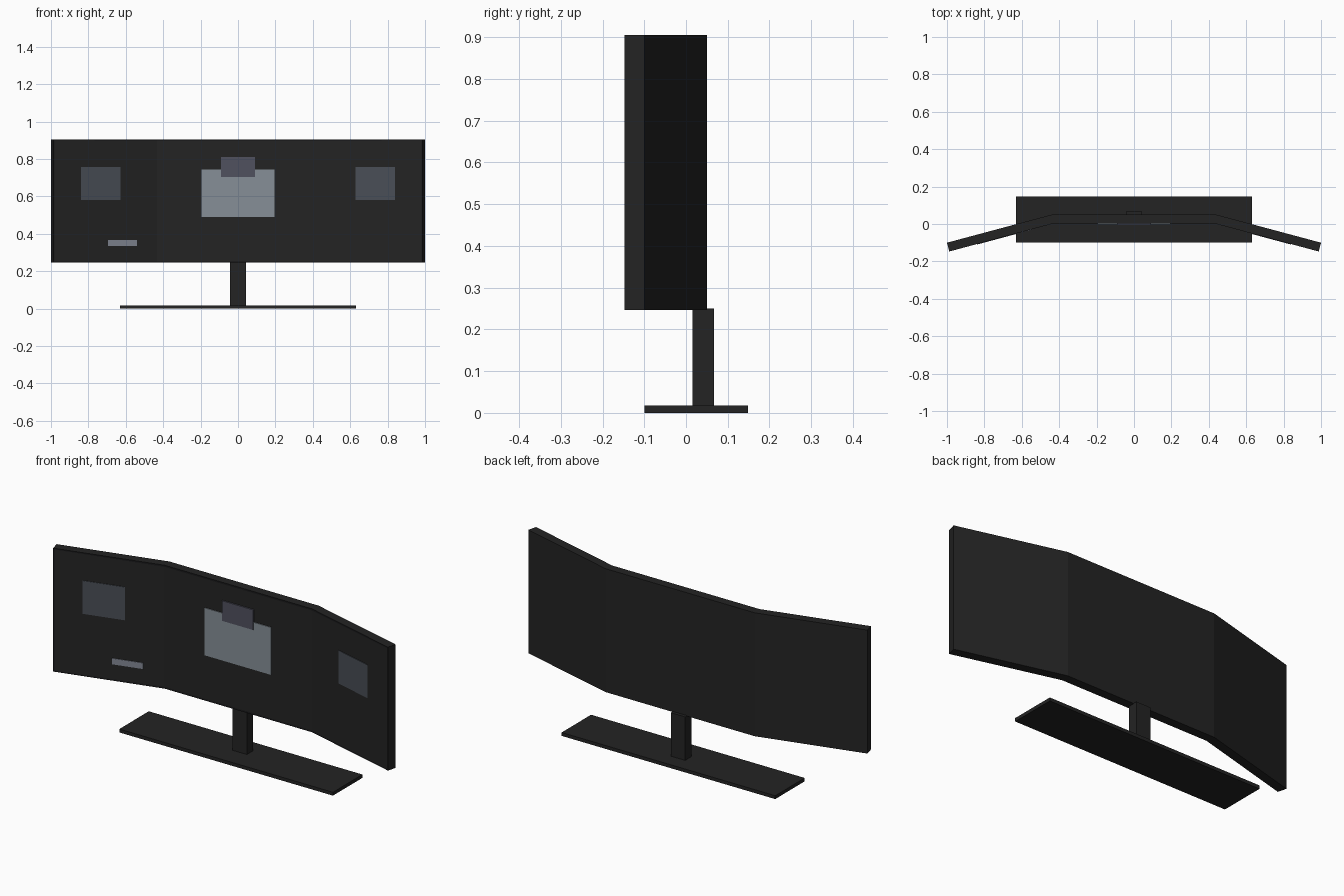
import bpy, bmesh, math
from mathutils import Matrix, Vector

if "Cube" in bpy.data.objects:
    bpy.data.objects.remove(bpy.data.objects["Cube"])


def mat(name, r, g, b):
    m = bpy.data.materials.new(name)
    m.diffuse_color = (r, g, b, 1)
    m.use_nodes = True
    m.node_tree.nodes["Principled BSDF"].inputs["Base Color"].default_value = m.diffuse_color
    return m


casing = mat("black casing", 0.017, 0.017, 0.017)
bezel = mat("dark bezel", 0.010, 0.010, 0.011)
pale = mat("pale blue grey", 0.24, 0.275, 0.31)
violet = mat("violet grey", 0.080, 0.082, 0.114)
slate = mat("slate grey", 0.066, 0.076, 0.092)
silver = mat("silver grey", 0.22, 0.24, 0.29)


def finish(name, bm, *mats):
    bmesh.ops.recalc_face_normals(bm, faces=bm.faces)
    me = bpy.data.meshes.new(name)
    bm.to_mesh(me)
    bm.free()
    for m in mats:
        me.materials.append(m)
    ob = bpy.data.objects.new(name, me)
    bpy.context.collection.objects.link(ob)
    return ob


def box(name, lo, hi, m, turn=None):
    lo, hi = Vector(lo), Vector(hi)
    bm = bmesh.new()
    bmesh.ops.create_cube(bm, size=1)
    bm.transform(Matrix.Translation((lo + hi) / 2) @ Matrix.Diagonal((*(hi - lo), 1)))
    if turn:
        bm.transform(turn)
    return finish(name, bm, m)


# Three-panel screen housing: plan profile extruded upwards
Z0, Z1 = 0.247, 0.905
A = math.radians(15)
half_front = [(0.434, 0.002), (0.9875, -0.147)]
half_back = [(1.0, -0.1), (0.44, 0.05)]
plan = half_front + half_back
plan += [(-x, y) for x, y in reversed(plan)]
bm = bmesh.new()
lower = [bm.verts.new((x, y, Z0)) for x, y in plan]
upper = [bm.verts.new((x, y, Z1)) for x, y in plan]
# caps are split into panels
for ring in (lower, upper):
    r = ring
    bm.faces.new((r[0], r[1], r[2], r[3]))
    bm.faces.new((r[4], r[5], r[6], r[7]))
    bm.faces.new((r[0], r[3], r[4], r[7]))
n = len(plan)
for i in range(n):
    j = (i + 1) % n
    bm.faces.new((lower[i], lower[j], upper[j], upper[i]))
bmesh.ops.recalc_face_normals(bm, faces=bm.faces)
# display area inset into the front faces, leaving a thin bezel
front = [f for f in bm.faces if f.normal.y < -0.9]
rim = bmesh.ops.inset_region(bm, faces=front, thickness=0.009, depth=0.0)
for f in rim["faces"]:
    f.material_index = 1
finish("screen", bm, casing, bezel)

# Stand
box("stand_post", (-0.042, 0.015, 0.018), (0.042, 0.067, 0.25), casing)
box("stand_base", (-0.63, -0.1, 0), (0.63, 0.148, 0.018), casing)

# Windows shown on the middle panel
box("main_window", (-0.195, -0.002, 0.49), (0.195, 0.004, 0.743), pale)
box("upper_window", (-0.092, -0.005, 0.703), (0.092, 0.002, 0.81), violet)


# Windows shown on the angled side panels
def side_plate(name, side, x0, x1, z0, z1, m):
    hx, hy = half_front[0]
    u = [(x - hx) / math.cos(A) for x in (x0, x1)]
    xs = sorted(side * v for v in u)
    turn = Matrix.Translation((side * hx, hy, 0)) @ Matrix.Rotation(-side * A, 4, 'Z')
    box(name, (xs[0], -0.003, z0), (xs[1], 0.002, z1), m, turn)


for side, label in ((-1, "left"), (1, "right")):
    side_plate(label + "_window", side, 0.63, 0.84, 0.58, 0.757, slate)
side_plate("left_bar", -1, 0.54, 0.695, 0.335, 0.367, silver)
